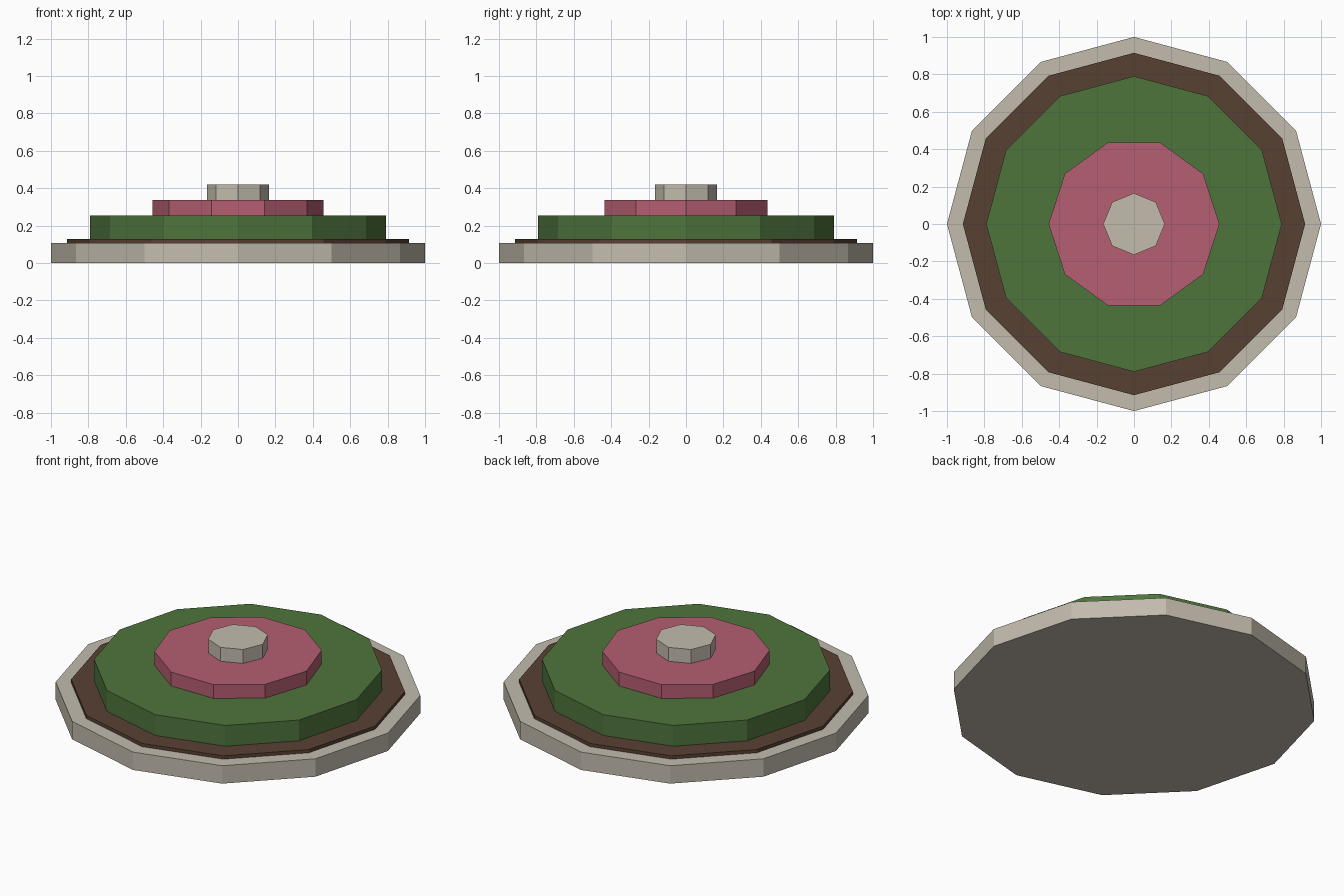
import bpy

if "Cube" in bpy.data.objects:
    bpy.data.objects.remove(bpy.data.objects["Cube"])


def colour(name, rgb):
    mat = bpy.data.materials.new(name)
    mat.diffuse_color = (*rgb, 1.0)
    mat.use_nodes = True
    mat.node_tree.nodes["Principled BSDF"].inputs["Base Color"].default_value = mat.diffuse_color
    return mat


stone = colour("pale_stone", (0.54, 0.50, 0.42))
soil = colour("brown_soil", (0.098, 0.052, 0.034))
leaf = colour("leaf_green", (0.078, 0.178, 0.045))
petal = colour("petal_pink", (0.46, 0.112, 0.165))


def tier(name, sides, radius, bottom, top, mat):
    """Flat-faced prism with one corner on the +x axis."""
    bpy.ops.mesh.primitive_cylinder_add(
        vertices=sides, radius=radius, depth=top - bottom,
        location=(0, 0, (bottom + top) / 2))
    obj = bpy.context.object
    obj.name = name
    # corners start on +y; ten sides need a half step to reach +x
    if sides % 4:
        obj.rotation_euler.z = 3.14159265 / sides
    obj.data.materials.append(mat)
    return obj


# Stacked round flower bed, from the ground up
tier("stone_border", 12, 1.0, 0.0, 0.108, stone)
tier("soil_bed", 12, 0.915, 0.108, 0.128, soil)
tier("foliage_ring", 12, 0.79, 0.128, 0.253, leaf)
tier("blossom_ring", 10, 0.457, 0.253, 0.336, petal)
tier("centre_stone", 8, 0.165, 0.336, 0.42, stone)
